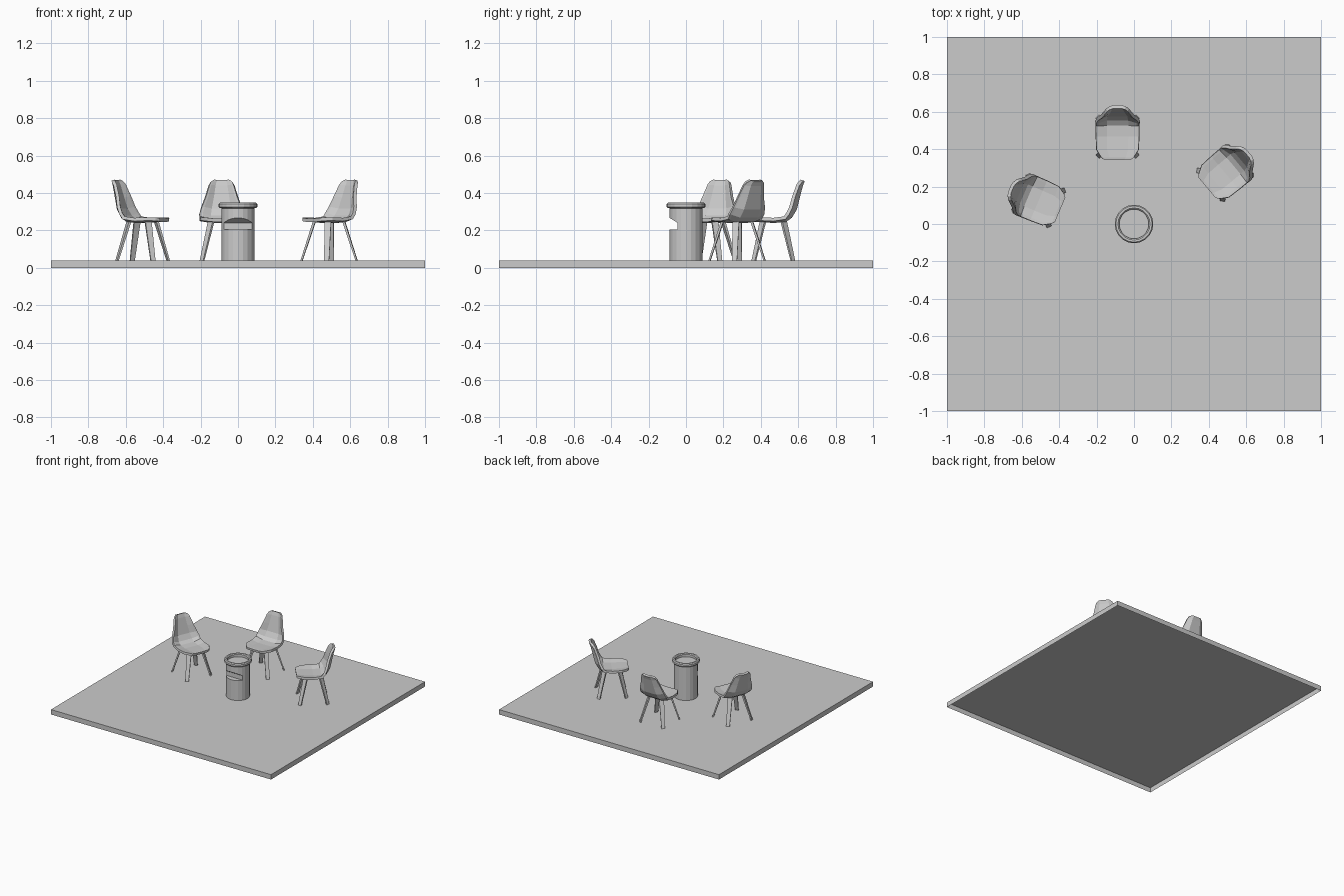
import bpy, bmesh
from math import sin, cos, pi, radians
from mathutils import Vector, Matrix

if "Cube" in bpy.data.objects:
    bpy.data.objects.remove(bpy.data.objects["Cube"])


def make(name, verts, faces):
    me = bpy.data.meshes.new(name)
    bm = bmesh.new()
    vs = [bm.verts.new(v) for v in verts]
    for f in faces:
        bm.faces.new([vs[i] for i in f])
    bmesh.ops.recalc_face_normals(bm, faces=bm.faces)
    bm.to_mesh(me)
    bm.free()
    ob = bpy.data.objects.new(name, me)
    bpy.context.collection.objects.link(ob)
    return ob


def prism(name, profile, half):
    """Extrude a (y, z) profile along x."""
    n = len(profile)
    verts = [(s * half, y, z) for s in (-1, 1) for y, z in profile]
    faces = [tuple(range(n)), tuple(range(n, 2 * n))]
    faces += [(i, (i + 1) % n, n + (i + 1) % n, n + i) for i in range(n)]
    return make(name, verts, faces)


def lathe(name, profile, seg):
    """Revolve an (r, z) profile around z and cap both ends."""
    n = len(profile)
    verts = [(r * cos(2 * pi * k / seg), r * sin(2 * pi * k / seg), z)
             for k in range(seg) for r, z in profile]
    faces = [(k * n + i, (k + 1) % seg * n + i, (k + 1) % seg * n + i + 1, k * n + i + 1)
             for k in range(seg) for i in range(n - 1)]
    faces += [tuple(k * n for k in range(seg)), tuple(k * n + n - 1 for k in range(seg))]
    return make(name, verts, faces)


def apply(ob, mod):
    bpy.context.view_layer.objects.active = ob
    bpy.ops.object.modifier_apply(modifier=mod.name)


# Floor slab: open underneath
TOP = 0.04
corners = [(-1, -1), (1, -1), (1, 1), (-1, 1)]
make("floor_slab", [(x, y, z) for z in (0, TOP) for x, y in corners],
     [(4, 5, 6, 7)] + [(i, (i + 1) % 4, 4 + (i + 1) % 4, 4 + i) for i in range(4)])

# Round bin with rolled rim, shallow tray and a front opening
bin_body = lathe("bin", [(0.088, TOP), (0.088, 0.318), (0.098, 0.32), (0.103, 0.326),
                         (0.103, 0.34), (0.097, 0.348), (0.086, 0.348), (0.079, 0.342),
                         (0.079, 0.322)], 20)
cutter = prism("bin_opening_cutter", [(-0.2, 0.204), (-0.045, 0.204), (-0.045, 0.24),
                                      (-0.09, 0.268), (-0.2, 0.268)], 0.2)
cutter.hide_render = True
mod = bin_body.modifiers.new("opening", 'BOOLEAN')
mod.object = cutter
mod.solver = 'EXACT'
apply(bin_body, mod)
bpy.data.objects.remove(cutter)

# Chair shell stations: y, z, half width, edge lift
STATIONS = [(-0.125, 0.262, 0.07, 0.004), (-0.112, 0.263, 0.086, 0.006),
            (-0.07, 0.26, 0.112, 0.01), (0.0, 0.255, 0.115, 0.012),
            (0.06, 0.257, 0.115, 0.018), (0.09, 0.275, 0.115, 0.028),
            (0.115, 0.315, 0.104, 0.032), (0.13, 0.375, 0.082, 0.03),
            (0.145, 0.44, 0.063, 0.022), (0.15, 0.458, 0.055, 0.015),
            (0.153, 0.469, 0.04, 0.008)]
ACROSS = [(-1, 1), (-0.87, 0.85), (-0.5, 0.2), (0.5, 0.2), (0.87, 0.85), (1, 1)]


def shell(name, place):
    verts = []
    for i, (y, z, w, lift) in enumerate(STATIONS):
        a, b = STATIONS[max(i - 1, 0)], STATIONS[min(i + 1, len(STATIONS) - 1)]
        t = Vector((b[0] - a[0], b[1] - a[1])).normalized()
        verts += [(u * w, y - t.y * lift * h, z + t.x * lift * h) for u, h in ACROSS]
    n = len(ACROSS)
    faces = [(i * n + j, i * n + j + 1, (i + 1) * n + j + 1, (i + 1) * n + j)
             for i in range(len(STATIONS) - 1) for j in range(n - 1)]
    ob = make(name, verts, faces)
    if ob.data.polygons[0].normal.z < 0:
        ob.data.flip_normals()
    mod = ob.modifiers.new("thickness", 'SOLIDIFY')
    mod.thickness = 0.018
    mod.offset = -1
    apply(ob, mod)
    ob.matrix_world = place


def leg(name, angle, place):
    """Flat splayed leg leaning outwards along a diagonal."""
    verts = []
    for r, z, t, w in ((0.147, TOP, 0.005, 0.013), (0.078, 0.25, 0.007, 0.018)):
        verts += [(r - t, -w, z), (r + t, -w, z), (r + t, w, z), (r - t, w, z)]
    faces = [(0, 1, 2, 3), (4, 5, 6, 7)]
    faces += [(i, (i + 1) % 4, 4 + (i + 1) % 4, 4 + i) for i in range(4)]
    ob = make(name, verts, faces)
    ob.matrix_world = place @ Matrix.Rotation(angle, 4, 'Z')


# Three chairs facing the bin
for side, x, y, turn in (("left", -0.51, 0.125, 67), ("middle", -0.088, 0.467, 0),
                         ("right", 0.487, 0.273, -50)):
    place = Matrix.Translation((x, y, 0)) @ Matrix.Rotation(radians(turn), 4, 'Z')
    shell(side + "_chair_seat", place)
    for k in range(4):
        leg(f"{side}_chair_leg_{k + 1}", pi / 4 + k * pi / 2, place)
